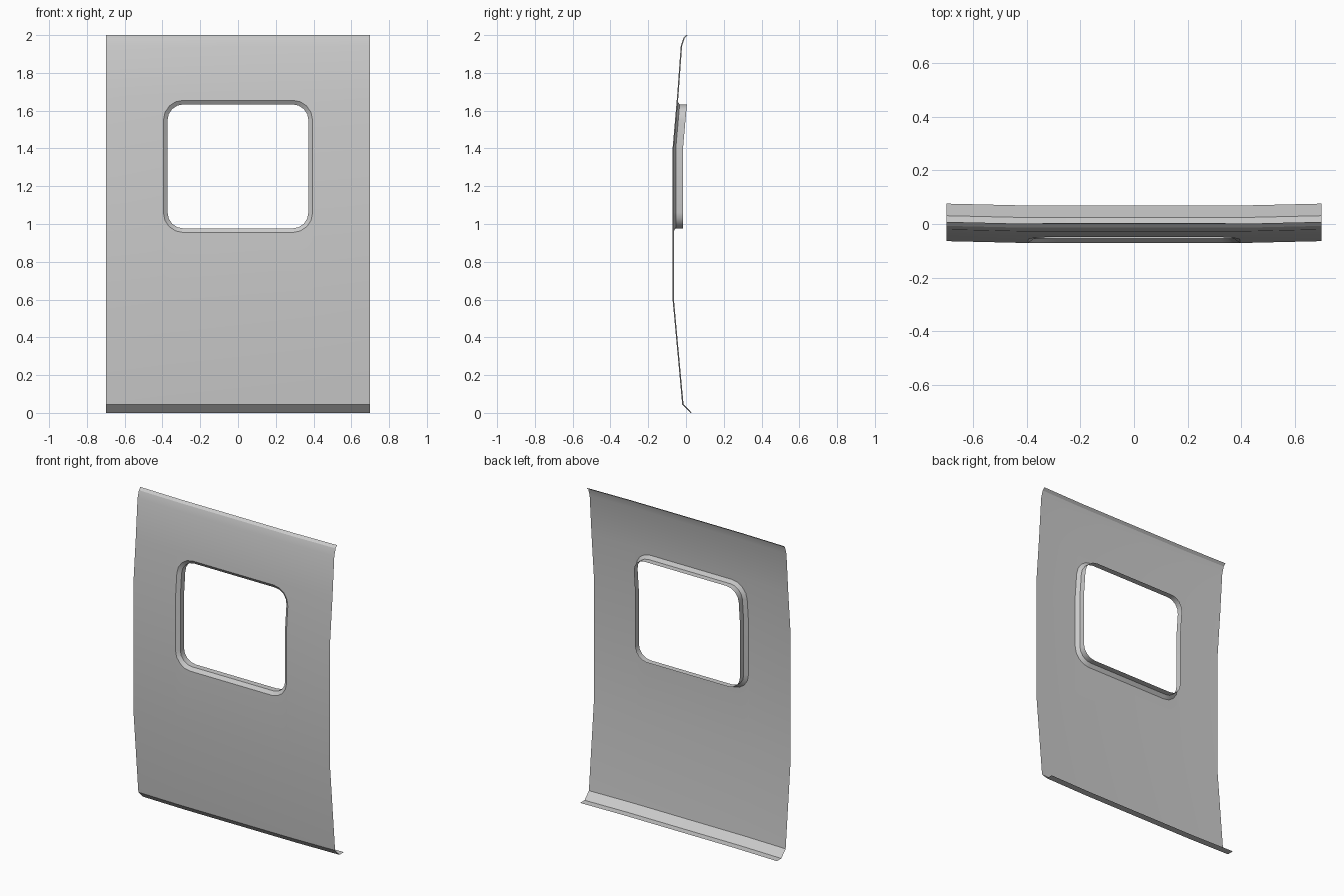
import bpy, bmesh, math

if "Cube" in bpy.data.objects:
    bpy.data.objects.remove(bpy.data.objects["Cube"])

# Side profile of the sheet: (z, y) at the centre
PROFILE = [(0, 0.024), (0.045, -0.02), (0.6, -0.071), (1.4, -0.071),
           (1.65, -0.049), (1.94, -0.028), (1.985, -0.014), (2.0, 0.001)]


def sheet_y(x, z):
    for (z0, y0), (z1, y1) in zip(PROFILE, PROFILE[1:]):
        if z <= z1 + 1e-6:
            y = y0 + (y1 - y0) * (z - z0) / (z1 - z0)
            break
    # outer strips bend slightly backwards
    return y + 0.007 * max(0, abs(x) - 0.4) / 0.3


def window_half(inset, depth, steps=4):
    """Right half of the rounded window outline, bottom to top."""
    w, z0, z1, r = 0.395 - inset, 0.955 + inset, 1.655 - inset, 0.105 - inset
    pts = [(0, depth, z0)]
    for cz, start in ((z0 + r, -90), (z1 - r, 0)):
        for i in range(steps + 1):
            a = math.radians(start + 90 * i / steps)
            pts.append((w - r + r * math.cos(a), depth, cz + r * math.sin(a)))
    return pts + [(0, depth, z1)]


bm = bmesh.new()
rings = [[bm.verts.new(p) for p in window_half(i, d)]
         for i, d in ((0, 0), (0.022, 0.017), (0.022, 0.055))]

# Flat half sheet around the window
corners = [bm.verts.new(p) for p in
           ((0, 0, 0), (0.7, 0, 0), (0.7, 0, 2), (0, 0, 2))]
bm.faces.new(corners + rings[0][::-1])

# Window bevel and return
for a, b in zip(rings, rings[1:]):
    for i in range(len(a) - 1):
        bm.faces.new((a[i], a[i + 1], b[i + 1], b[i]))

# Horizontal bottom flange
lip = [bm.verts.new((x, 0.045, 0)) for x in (0, 0.7)]
bm.faces.new((lip[0], lip[1], corners[1], corners[0]))

# Cut along the bend lines, then bend to the profile
cuts = [((0, 0, z), (0, 0, 1)) for z, _ in PROFILE[1:-1] if z != 1.65]
cuts += [((0, 0, 1.68), (0, 0, 1)), ((0.4, 0, 0), (1, 0, 0))]
for co, no in cuts:
    bmesh.ops.bisect_plane(bm, geom=bm.verts[:] + bm.edges[:] + bm.faces[:],
                           dist=1e-5, plane_co=co, plane_no=no)
for v in bm.verts:
    v.co.y += sheet_y(v.co.x, v.co.z)
bmesh.ops.recalc_face_normals(bm, faces=bm.faces[:])
bm.normal_update()
if max(bm.faces, key=lambda f: f.calc_area()).normal.y > 0:
    bmesh.ops.reverse_faces(bm, faces=bm.faces[:])

mesh = bpy.data.meshes.new("wall_panel")
bm.to_mesh(mesh)
bm.free()
panel = bpy.data.objects.new("wall_panel", mesh)
bpy.context.collection.objects.link(panel)
bpy.context.view_layer.objects.active = panel
panel.select_set(True)
bpy.ops.object.shade_smooth_by_angle(angle=math.radians(25))

# Mirror to the left half
mirror = panel.modifiers.new("mirror", 'MIRROR')
mirror.use_clip = True
